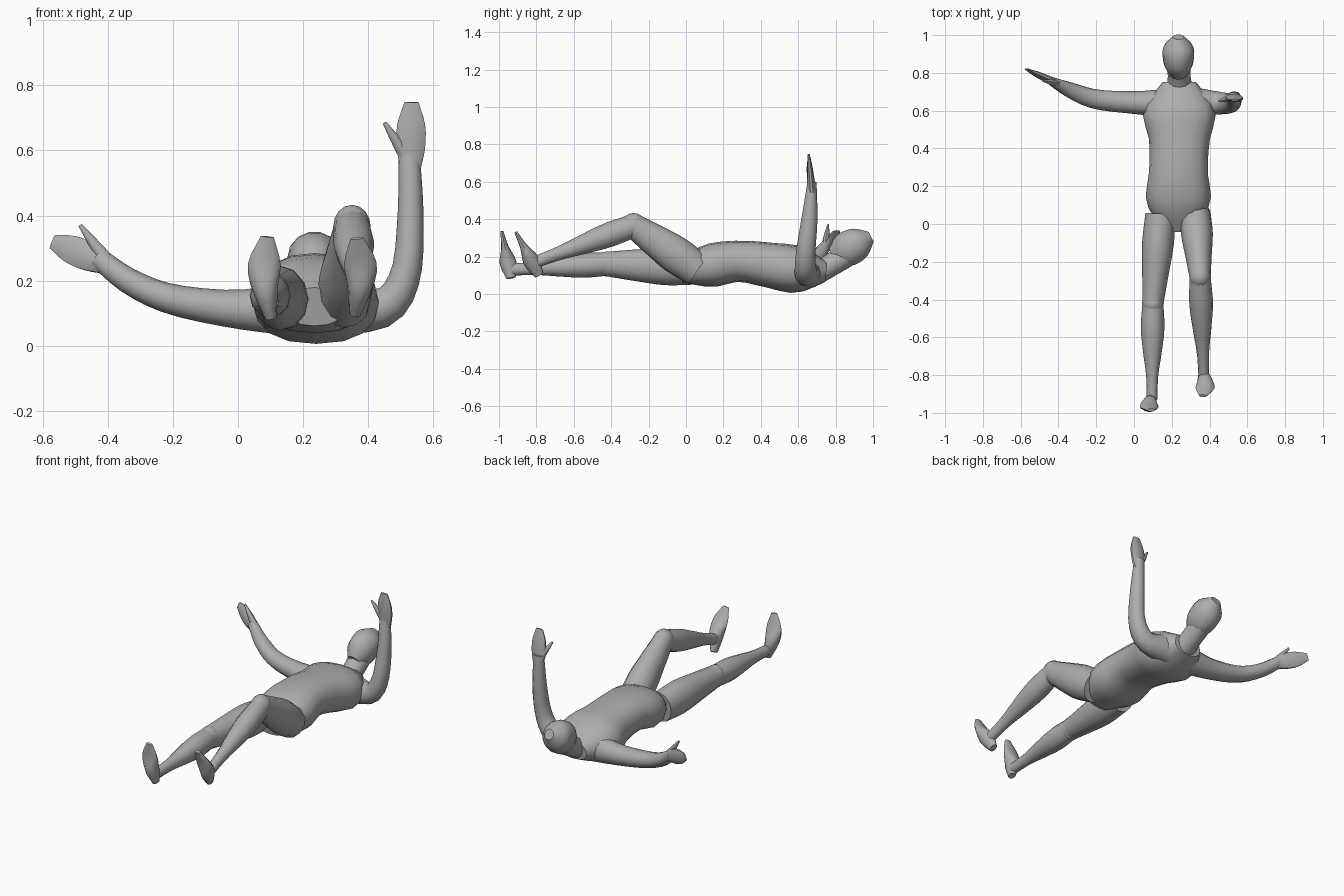
import bpy, bmesh, math
from mathutils import Vector

cube = bpy.data.objects.get("Cube")
if cube:
    bpy.data.objects.remove(cube)

GREY = (0.42, 0.42, 0.42, 1)
skin = bpy.data.materials.new("grey clay")
skin.use_nodes = True
skin.diffuse_color = GREY
skin.node_tree.nodes["Principled BSDF"].inputs["Base Color"].default_value = GREY

ACROSS, ALONG = Vector((1, 0, 0)), Vector((0, 1, 0))


def sample(keys, t):
    """Smooth curve through evenly spaced keys, which may be numbers or vectors."""
    spans = len(keys) - 1
    i = min(int(t * spans), spans - 1)
    f = t * spans - i
    b, c = keys[i], keys[i + 1]
    a = keys[i - 1] if i > 0 else b * 2 - c
    d = keys[i + 2] if i + 2 <= spans else c * 2 - b
    slope_b, slope_c = (c - a) / 2, (d - b) / 2
    ease = f * f * (3 - 2 * f)
    return (b + (c - b) * ease + slope_b * (f * (1 - f) ** 2)
            - slope_c * (f * f * (1 - f)))


def finish(name, bm):
    """Turn a bmesh into a smooth shaded object in the body colour."""
    bmesh.ops.recalc_face_normals(bm, faces=bm.faces)
    mesh = bpy.data.meshes.new(name)
    bm.to_mesh(mesh)
    bm.free()
    mesh.materials.append(skin)
    obj = bpy.data.objects.new(name, mesh)
    bpy.context.collection.objects.link(obj)
    bpy.ops.object.select_all(action='DESELECT')
    obj.select_set(True)
    bpy.context.view_layer.objects.active = obj
    bpy.ops.object.shade_smooth_by_angle(angle=math.radians(45))


def loft(name, side, path, widths, depths, rings=10, sides=12, power=1.0):
    """Skin ovals along a path; widths run along the side axis, depths across it."""
    path = [Vector(p) for p in path]
    steps = [i / (rings - 1) for i in range(rings)]
    centres = [sample(path, t) for t in steps]
    bm = bmesh.new()
    loops = []
    for i, t in enumerate(steps):
        tangent = centres[min(i + 1, rings - 1)] - centres[max(i - 1, 0)]
        tangent.normalize()
        u = (side - tangent * side.dot(tangent)).normalized()
        v = tangent.cross(u)
        loop = []
        for k in range(sides):
            angle = math.tau * k / sides
            c, s = [math.copysign(abs(q) ** power, q)
                    for q in (math.cos(angle), math.sin(angle))]
            spot = centres[i] + u * c * sample(widths, t) + v * s * sample(depths, t)
            loop.append(bm.verts.new(spot))
        loops.append(loop)
    for low, high in zip(loops, loops[1:]):
        for k in range(sides):
            n = (k + 1) % sides
            bm.faces.new((low[k], low[n], high[n], high[k]))
    bm.faces.new(loops[0])
    bm.faces.new(loops[-1])
    finish(name, bm)


def leg(label, hip, knee, ankle, heel, toe, bow):
    """Thigh, rounded knee, shin and foot; bow curves the sole sideways."""
    loft(label + "_thigh", ACROSS, [hip, knee],
         [.08, .084, .07, .056], [.09, .1, .085, .066])
    loft(label + "_shin", ACROSS, [knee, ankle],
         [.055, .063, .05, .032, .028], [.062, .066, .052, .036, .032])
    bm = bmesh.new()
    bmesh.ops.create_uvsphere(bm, u_segments=12, v_segments=8, radius=.068)
    for vert in bm.verts:
        vert.co.x *= .85
        vert.co += Vector(knee)
    finish(label + "_knee", bm)
    middle = (Vector(heel) + Vector(toe)) / 2 + ACROSS * bow
    loft(label + "_foot", ACROSS, [heel, middle, toe],
         [.018, .038, .05, .02], [.025, .045, .02, .008])


def arm(label, path, wrist, fingertip, thumb_root, thumb_tip):
    """Arm from inside the chest to the wrist, with a mitten hand and a thumb."""
    loft(label + "_arm", ALONG, path,
         [.075, .06, .052, .043, .024], [.085, .06, .047, .04, .032], rings=14)
    loft(label + "_hand", ALONG, [wrist, fingertip],
         [.025, .02, .015, .005], [.032, .046, .045, .023], sides=10)
    loft(label + "_thumb", ALONG, [thumb_root, thumb_tip],
         [.018, .014, .005], [.022, .015, .006], rings=5, sides=8)


# Torso from crotch to the base of the neck
loft("torso", ACROSS,
     [(.235, -.03, .12), (.235, .12, .15), (.235, .28, .175),
      (.24, .44, .155), (.24, .6, .13), (.24, .75, .12)],
     [.09, .17, .155, .16, .19, .09], [.06, .115, .11, .12, .125, .055],
     rings=14, sides=16, power=.85)

# Neck and head, lifted off the ground
loft("neck", ACROSS, [(.24, .68, .1), (.24, .76, .145), (.235, .87, .215)],
     [.085, .062, .06], [.06, .06, .065], rings=6)
loft("head", ACROSS, [(.235, .785, .2), (.235, .99, .306)],
     [.04, .073, .083, .078, .03], [.045, .088, .096, .08, .03],
     rings=12, sides=14)

# Straight right leg, and left leg with a raised knee
leg("right", hip=(.14, .05, .14), knee=(.1, -.42, .16), ankle=(.095, -.93, .13),
    heel=(.1, -.935, .085), toe=(.09, -.985, .335), bow=-.015)
leg("left", hip=(.325, .06, .13), knee=(.35, -.28, .365), ankle=(.37, -.82, .165),
    heel=(.36, -.785, .1), toe=(.365, -.91, .33), bow=.015)

# Right arm stretched sideways, and left arm bent upward
arm("right",
    [(.17, .64, .115), (0, .643, .112), (-.2, .66, .142), (-.33, .705, .196),
     (-.43, .753, .27)],
    wrist=(-.4, .74, .25), fingertip=(-.57, .82, .32),
    thumb_root=(-.41, .745, .27), thumb_tip=(-.485, .76, .37))
arm("left",
    [(.31, .65, .115), (.45, .64, .12), (.515, .64, .22), (.53, .66, .4),
     (.526, .674, .6)],
    wrist=(.53, .673, .54), fingertip=(.533, .656, .748),
    thumb_root=(.515, .67, .585), thumb_tip=(.45, .65, .685))
